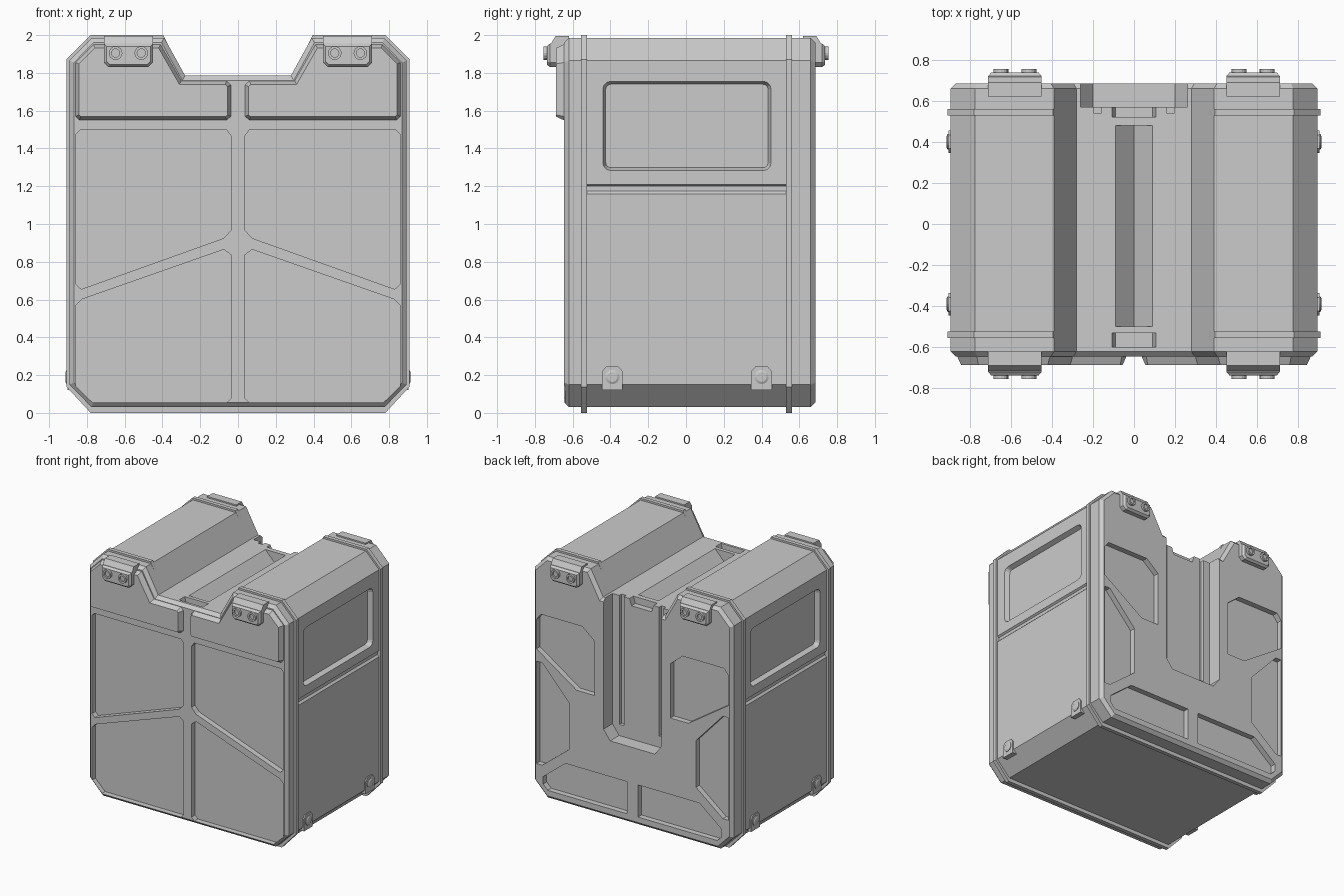
import bpy, bmesh, math
from mathutils import Vector

if "Cube" in bpy.data.objects:
    bpy.data.objects.remove(bpy.data.objects["Cube"])


def offset(pts, d):
    """Move every edge of a closed outline inward by d."""
    area = sum(a[0] * b[1] - b[0] * a[1] for a, b in zip(pts, pts[1:] + pts[:1]))
    s = 1 if area > 0 else -1
    out = []
    for i, p in enumerate(pts):
        p, a, b = Vector(p), Vector(pts[i - 1]), Vector(pts[(i + 1) % len(pts)])
        e1, e2 = (p - a).normalized(), (b - p).normalized()
        n1, n2 = Vector((-e1.y, e1.x)) * s, Vector((-e2.y, e2.x)) * s
        out.append(tuple(p + (n1 + n2) * d / (1 + n1.dot(n2))))
    return out


def loft(name, axis, rings):
    """Closed solid through matching outlines; rings = [(outline, depth), ...]."""
    place = {'X': lambda p, d: (d, p[0], p[1]),
             'Y': lambda p, d: (p[0], d, p[1]),
             'Z': lambda p, d: (p[0], p[1], d)}[axis]
    bm = bmesh.new()
    loops = [[bm.verts.new(place(p, d)) for p in pts] for pts, d in rings]
    n = len(loops[0])
    for a, b in zip(loops, loops[1:]):
        for i in range(n):
            bm.faces.new((a[i], a[(i + 1) % n], b[(i + 1) % n], b[i]))
    bm.faces.new(loops[0])
    bm.faces.new(loops[-1])
    bmesh.ops.recalc_face_normals(bm, faces=bm.faces)
    me = bpy.data.meshes.new(name)
    bm.to_mesh(me)
    bm.free()
    ob = bpy.data.objects.new(name, me)
    bpy.context.collection.objects.link(ob)
    return ob


def prism(name, axis, pts, d0, d1):
    return loft(name, axis, [(pts, d0), (pts, d1)])


def flip(pts, s):
    return [(s * x, z) for x, z in pts]


def sym(half):
    """Full outline from its right half."""
    return half + [(-x, z) for x, z in reversed(half)]


def box(x0, x1, z0, z1):
    return [(x0, z0), (x1, z0), (x1, z1), (x0, z1)]


def circle(cx, cz, r, n=16):
    return [(cx + r * math.cos(2 * math.pi * i / n), cz + r * math.sin(2 * math.pi * i / n))
            for i in range(n)]


def rounded(x0, x1, z0, z1, r, n=3):
    out = []
    for k, (cx, cz) in enumerate([(x1 - r, z1 - r), (x0 + r, z1 - r), (x0 + r, z0 + r), (x1 - r, z0 + r)]):
        for i in range(n + 1):
            t = math.pi / 2 * (k + i / n)
            out.append((cx + r * math.cos(t), cz + r * math.sin(t)))
    return out


def cut(body, cutter):
    cutter.hide_render = True
    m = body.modifiers.new("cut", 'BOOLEAN')
    m.operation, m.solver, m.object = 'DIFFERENCE', 'EXACT', cutter
    bpy.context.view_layer.objects.active = body
    bpy.ops.object.modifier_apply(modifier=m.name)
    bpy.data.objects.remove(cutter)


# Main case with bevelled front and back rims
outline = sym([(.775, .03), (.893, .15), (.893, 1.865), (.775, 1.985), (.39, 1.985), (.28, 1.785)])
case = loft("case", 'Y', [(offset(outline, .025), -.645), (outline, -.62),
                          (outline, .66), (offset(outline, .025), .685)])

# Recessed panels, right half (x, z)
front_panels = [
    [(.035, .97), (.075, .925), (.83, .655), (.857, .68), (.857, 1.475), (.835, 1.497),
     (.06, 1.497), (.035, 1.465)],
    [(.035, .08), (.06, .055), (.77, .055), (.857, .14), (.857, .57), (.825, .602),
     (.075, .865), (.035, .835)],
]
back_panels = [
    [(.34, .98), (.5, .98), (.86, 1.22), (.86, 1.46), (.82, 1.51), (.45, 1.51), (.34, 1.42)],
    [(.57, .48), (.57, .86), (.81, 1.12), (.86, 1.12), (.86, .29), (.81, .29)],
    [(.05, .1), (.05, .36), (.6, .36), (.8, .2), (.8, .14), (.76, .1)],
]
window = rounded(-.44, .45, 1.283, 1.755, .04)
groove = [(.91, 1.215), (.893, 1.21), (.878, 1.2), (.878, 1.175), (.893, 1.16), (.91, 1.155)]
for s in (1, -1):
    for p in front_panels:
        cut(case, prism("cutter", 'Y', flip(p, s), -.75, -.6))
    for p in back_panels:
        cut(case, prism("cutter", 'Y', flip(p, s), .64, .75))
    cut(case, loft("cutter", 'X', [(window, s * .95), (window, s * .893),
                                   (offset(window, .015), s * .855)]))
    cut(case, prism("cutter", 'Y', flip(groove, s), -.54, .54))

# Back channel with two rails, slots in the handle well
cut(case, prism("cutter", 'Y', sym([(.2, .65), (.26, .73), (.26, 1.9)]), .57, .8))
for x in (-.178, .178):
    cut(case, prism("cutter", 'Y', box(x - .02, x + .02, .74, 1.9), .54, .6))
cut(case, prism("cutter", 'Y', [(-.09, 1.9), (-.09, 1.785), (0, 1.69), (.09, 1.785), (.09, 1.9)], -.5, .48))
slot = sym([(.09, 1.73), (.107, 1.785), (.107, 1.9)])
cut(case, prism("cutter", 'Y', slot, -.6, -.53))
cut(case, prism("cutter", 'Y', slot, .52, .62))

# Two bands around the case, open along the well
band = sym([(.78, 0), (.908, .138), (.908, 1.872), (.78, 2), (.385, 2), (.385, 1.9), (.32, 1.8)])
band_inner = sym([(.7, .1), (.8, .2), (.8, 1.8), (.72, 1.9), (.5, 1.9), (.5, 1.72), (.4, 1.65)])
for name, y in (("front_band", -.54), ("back_band", .545)):
    ob = prism(name, 'Y', sym([(.78, 0), (.908, .138), (.908, 1.872), (.78, 2),
                               (.395, 2), (.29, 1.81), (.29, 1.775)][:5] + [(.285, 1.78)]),
               y - .016, y + .016)
    # hollow core so the bands do not fill recesses in the well or channel
    cut(ob, prism("cutter", 'Y', sym([(.74, .08), (.84, .18), (.84, 1.83), (.75, 1.93),
                                      (.44, 1.93), (.34, 1.74)]), y - .1, y + .1))
    cut(ob, prism("cutter", 'Y', box(-.36, .36, 1.5, 1.95), y - .1, y + .1))

# Raised upper front panels
upper = [(.038, 1.57), (.06, 1.55), (.84, 1.55), (.86, 1.57), (.86, 1.855), (.765, 1.95),
         (.41, 1.95), (.3, 1.757), (.06, 1.757), (.038, 1.735)]
for s, side in ((1, "right"), (-1, "left")):
    p = flip(upper, s)
    loft("upper_panel_" + side, 'Y', [(p, -.6), (p, -.648), (offset(p, .018), -.687)])

# Top corner clips with bolts, front and back
plate = [(.45, 1.855), (.475, 1.83), (.685, 1.83), (.71, 1.855), (.71, 1.955), (.45, 1.955)]
strap = [(.62, 1.95), (.62, 1.996), (.69, 1.996), (.715, 1.955), (.715, 1.9), (.66, 1.9)]
for s, side in ((1, "right"), (-1, "left")):
    for f, end in ((-1, "front"), (1, "back")):
        tag = end + "_" + side
        p = flip(plate, s)
        loft("clip_plate_" + tag, 'Y', [(p, f * .66), (p, f * .72), (offset(p, .014), f * .737)])
        prism("clip_strap_" + tag, 'X', flip(strap, f), s * .45, s * .71)
        for i, x in enumerate((.512, .648)):
            c = circle(s * x, 1.905, .036)
            h = offset(c, .014)
            loft("clip_bolt_%s_%d" % (tag, i), 'Y',
                 [(c, f * .72), (c, f * .755), (h, f * .755), (h, f * .742)])

# Small latches low on the sides
for s, side in ((1, "right"), (-1, "left")):
    for i, y in enumerate((-.39, .4)):
        p = [(y - .055, .12), (y + .055, .12), (y + .055, .22), (y + .033, .245),
             (y - .033, .245), (y - .055, .22)]
        prism("latch_%s_%d" % (side, i), 'X', p, s * .85, s * .903)
        c = circle(y, .19, .038)
        loft("latch_bolt_%s_%d" % (side, i), 'X',
             [(c, s * .88), (c, s * .908), (offset(c, .012), s * .914)])
